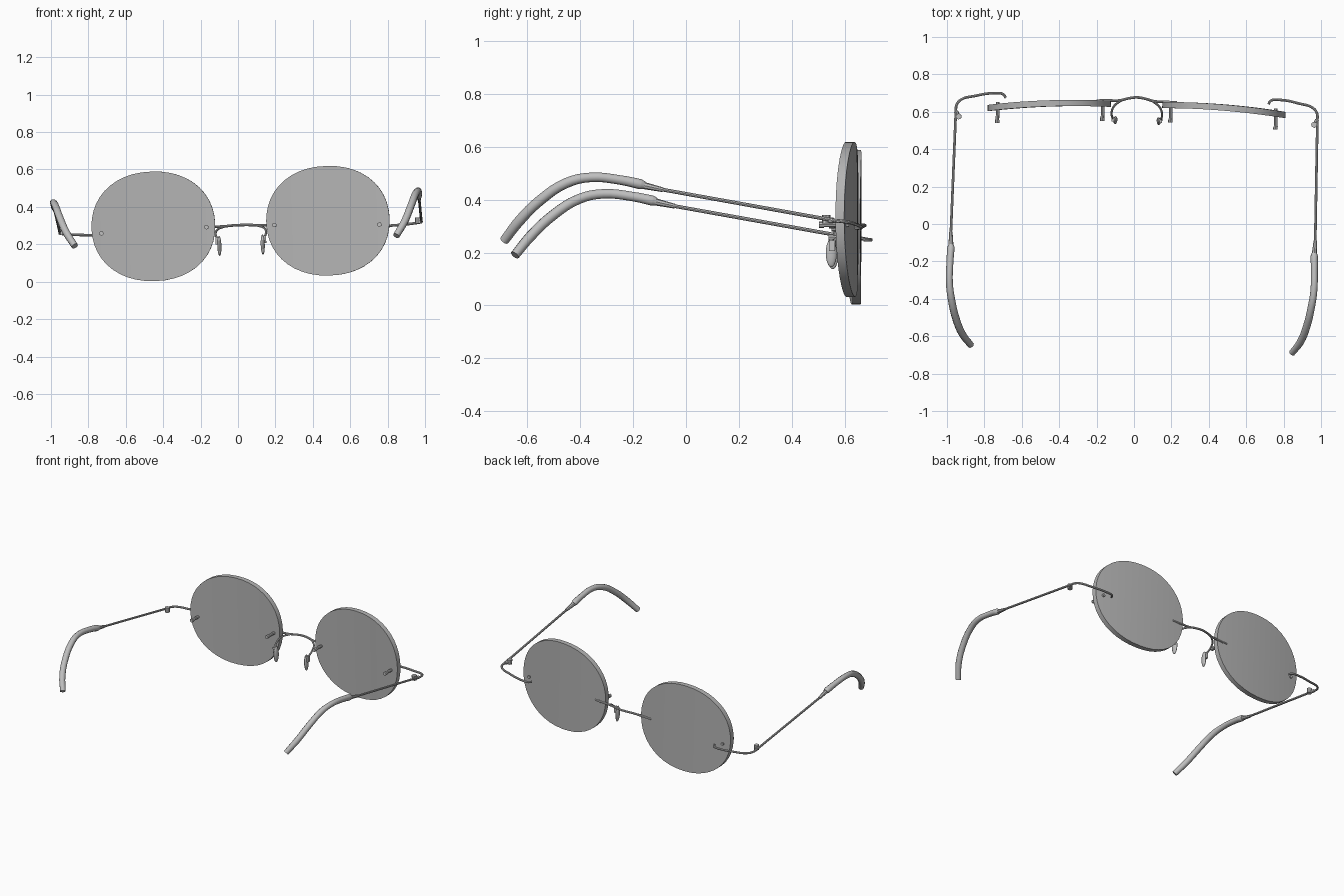
import bpy, bmesh, math
from mathutils import Matrix, Vector

if "Cube" in bpy.data.objects:
    bpy.data.objects.remove(bpy.data.objects["Cube"])

# The whole pair sits with a slight roll and yaw
POSE = (Matrix.Translation((0, 0, 0.3)) @ Matrix.Rotation(-0.0235, 4, 'Z')
        @ Matrix.Rotation(-0.032, 4, 'Y') @ Matrix.Translation((0, 0, -0.3)))


def material(name, value):
    m = bpy.data.materials.new(name)
    m.diffuse_color = (value, value, value, 1)
    m.use_nodes = True
    m.node_tree.nodes["Principled BSDF"].inputs["Base Color"].default_value = m.diffuse_color
    return m


FRAME = material("light grey", 0.52)
LENS = material("lens grey", 0.46)


def finish(obj, mat, mirror=True):
    """Colour, smooth, mirror and pose one part."""
    obj.data.materials.clear()
    obj.data.materials.append(mat)
    bpy.ops.object.select_all(action='DESELECT')
    obj.select_set(True)
    bpy.context.view_layer.objects.active = obj
    bpy.ops.object.shade_smooth_by_angle(angle=math.radians(40))
    if mirror:
        obj.modifiers.new("mirror", 'MIRROR').use_axis[0] = True
    obj.matrix_world = POSE


def tube(name, points, radii, mirror=True, sides=2):
    """Round tube through points; radii is one number or one per point."""
    if not isinstance(radii, (list, tuple)):
        radii = [radii] * len(points)
    cu = bpy.data.curves.new(name, 'CURVE')
    cu.dimensions = '3D'
    cu.bevel_depth = 1.0
    cu.bevel_resolution = sides
    cu.resolution_u = 4
    cu.use_fill_caps = True
    sp = cu.splines.new('BEZIER')
    sp.bezier_points.add(len(points) - 1)
    for bp, co, r in zip(sp.bezier_points, points, radii):
        bp.co = co
        bp.radius = r
        bp.handle_left_type = bp.handle_right_type = 'AUTO'
    obj = bpy.data.objects.new(name, cu)
    bpy.context.collection.objects.link(obj)
    bpy.ops.object.select_all(action='DESELECT')
    obj.select_set(True)
    bpy.context.view_layer.objects.active = obj
    bpy.ops.object.convert(target='MESH')
    obj = bpy.context.view_layer.objects.active
    finish(obj, FRAME, mirror)
    return obj


def solid(name, build, mat):
    """Mesh part filled in by a bmesh build function."""
    me = bpy.data.meshes.new(name)
    bm = bmesh.new()
    build(bm)
    bmesh.ops.recalc_face_normals(bm, faces=bm.faces)
    bm.to_mesh(me)
    bm.free()
    obj = bpy.data.objects.new(name, me)
    bpy.context.collection.objects.link(obj)
    finish(obj, mat)


# Lens: rounded oval plate, bowed across its width
def build_lens(bm):
    cx, cz, w, h, n, cols = 0.467, 0.311, 0.33, 0.293, 2.15, 22
    rows = []
    for i in range(cols + 1):
        t = math.pi * i / cols
        c, s = math.cos(t), max(math.sin(t), 0)
        x = cx - w * math.copysign(abs(c) ** (2 / n), c)
        dz = max(h * s ** (2 / n), 0.012)
        y = 0.624 - 0.125 * (x - 0.237) ** 2
        rows.append([bm.verts.new(p) for p in (
            (x, y, cz - dz), (x, y, cz + dz),
            (x, y + 0.033, cz + dz), (x, y + 0.033, cz - dz))])
    for a, b in zip(rows, rows[1:]):
        for k in range(4):
            j = (k + 1) % 4
            bm.faces.new((a[k], a[j], b[j], b[k]))
    bm.faces.new(rows[0])
    bm.faces.new(rows[-1])


solid("lens", build_lens, LENS)

# Bridge wire, fixed to the front of both lenses
half = [(0.215, 0.655, 0.298), (0.15, 0.657, 0.298),
        (0.09, 0.659, 0.299), (0.045, 0.671, 0.302)]
tube("bridge", [(-x, y, z) for x, y, z in half] + [(0, 0.677, 0.303)] + half[::-1],
     0.007, mirror=False)

# Screws through the lenses
for label, x, z, y0, y1 in (("inner", 0.182, 0.297, 0.546, 0.66),
                            ("outer", 0.744, 0.282, 0.522, 0.635)):
    tube(label + "_screw", [(x, y0, z), (x, y1, z)], 0.0095)
    tube(label + "_screw_collar", [(x, y0, z), (x, y0 + 0.018, z)], 0.012)

# Nose pads and their bent arms
tube("nose_pad_arm", [(0.085, 0.658, 0.298), (0.122, 0.628, 0.285),
                      (0.135, 0.588, 0.262), (0.128, 0.562, 0.235), (0.118, 0.557, 0.205)], 0.006)


def build_pad(bm):
    m = (Matrix.Translation((0.116, 0.553, 0.195)) @ Matrix.Rotation(0.1, 4, 'Z')
         @ Matrix.Diagonal((0.011, 0.021, 0.054, 1)))
    bmesh.ops.create_uvsphere(bm, u_segments=16, v_segments=10, radius=1, matrix=m)


solid("nose_pad", build_pad, FRAME)


def build_pad_mount(bm):
    m = Matrix.Translation((0.126, 0.556, 0.222)) @ Matrix.Diagonal((0.018, 0.024, 0.04, 1))
    bmesh.ops.create_cube(bm, size=1, matrix=m)


solid("nose_pad_mount", build_pad_mount, FRAME)

# End piece: hooked wire running out to the hinge
tube("end_piece", [(0.703, 0.657, 0.272), (0.715, 0.676, 0.272), (0.76, 0.682, 0.273),
                   (0.87, 0.664, 0.278), (0.943, 0.642, 0.284), (0.965, 0.612, 0.288),
                   (0.967, 0.57, 0.292)], 0.007)

# Hinge knuckle and its pin
tube("hinge", [(0.951, 0.553, 0.28), (0.951, 0.553, 0.312)], 0.016)
tube("hinge_tab", [(0.966, 0.58, 0.291), (0.951, 0.55, 0.291)], 0.011)

# Temple arm: wire, tapered sleeve and curved ear tip
tube("temple_wire", [(0.967, 0.60, 0.288), (0.975, -0.08, 0.41)], 0.007)
tube("temple_sleeve", [(0.975, -0.065, 0.407), (0.972, -0.145, 0.425)], [0.009, 0.014])
tube("ear_tip", [(0.971, -0.135, 0.424), (0.972, -0.15, 0.428), (0.975, -0.227, 0.444),
                 (0.975, -0.337, 0.454), (0.962, -0.428, 0.434), (0.938, -0.528, 0.37),
                 (0.905, -0.609, 0.292), (0.86, -0.668, 0.218)],
     [0.015, 0.02, 0.0185, 0.0185, 0.0195, 0.02, 0.02, 0.018], sides=3)
